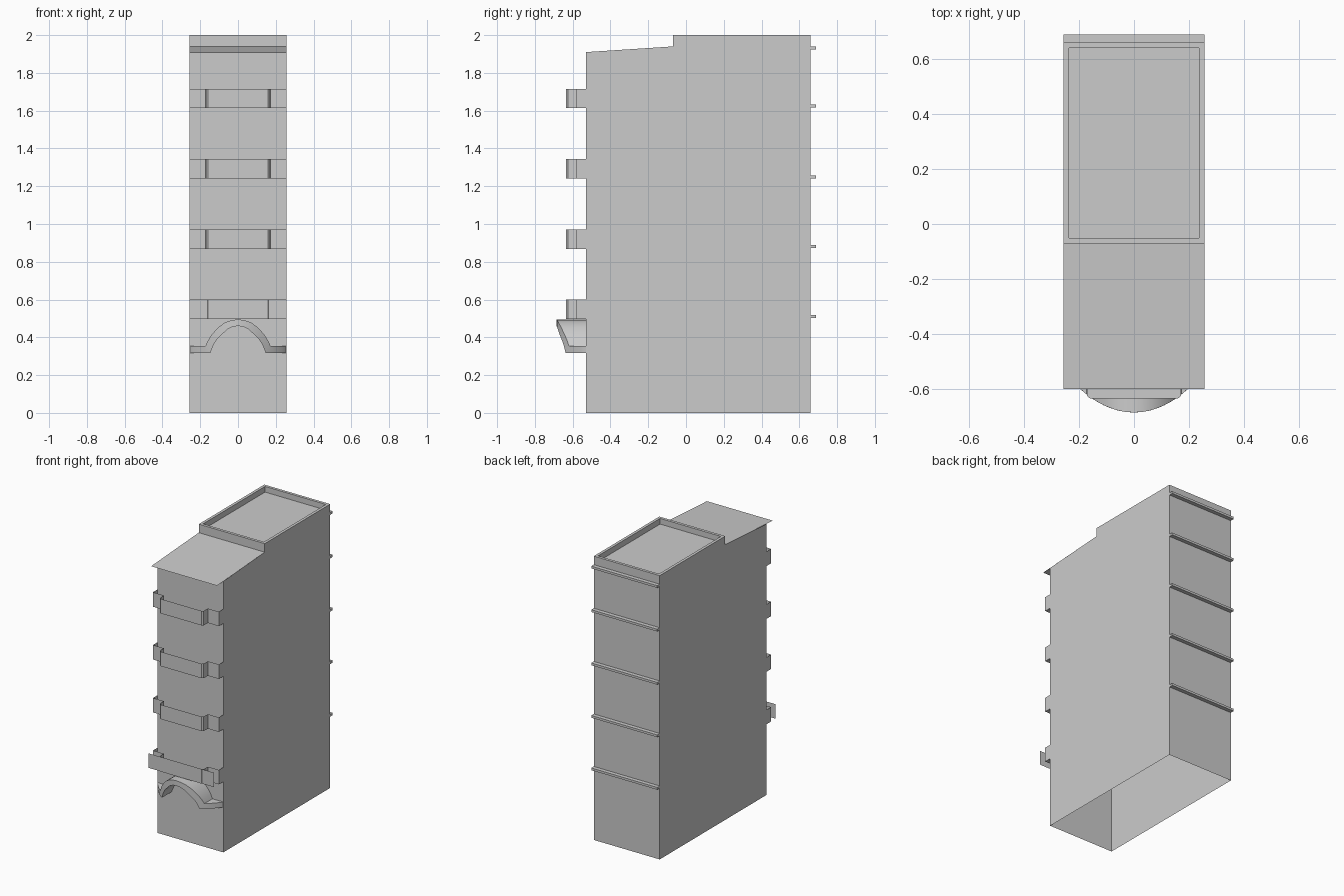
import bpy

if "Cube" in bpy.data.objects:
    bpy.data.objects.remove(bpy.data.objects["Cube"])

W = 0.257          # half width
FRONT, BACK = -0.53, 0.66
STEP = -0.07       # where the raised rear roof starts


def make(name, verts, faces):
    me = bpy.data.meshes.new(name)
    me.from_pydata(verts, [], faces)
    me.update()
    ob = bpy.data.objects.new(name, me)
    bpy.context.collection.objects.link(ob)
    return ob


def box(name, x0, x1, y0, y1, z0, z1):
    v = [(x, y, z) for x in (x0, x1) for y in (y0, y1) for z in (z0, z1)]
    f = [(0, 1, 3, 2), (4, 6, 7, 5), (0, 4, 5, 1), (2, 3, 7, 6), (0, 2, 6, 4), (1, 5, 7, 3)]
    return make(name, v, f)


def mirror_path(half):
    """Half path runs from +x edge to the centre; add the other side."""
    left = [(-p[0],) + tuple(p[1:]) for p in half]
    return left + [p for p in reversed(half) if p[0] > 0]


# Open-bottomed shell: side profile swept across the width
side = [(FRONT, 0), (BACK, 0), (BACK, 2), (STEP, 2), (STEP, 1.94), (FRONT, 1.91)]
n = len(side)
verts = [(-W, y, z) for y, z in side] + [(W, y, z) for y, z in side]
faces = [tuple(reversed(range(n))), tuple(range(n, 2 * n))]
for i in (1, 3, 5):                       # back wall, roof step, front wall
    j = (i + 1) % n
    faces.append((i, j, j + n, i + n))
make("building_shell", verts, faces)

# Thin sloping front roof with overhang
make("front_roof", [(-W, -0.60, 1.906), (W, -0.60, 1.906), (W, STEP, 1.94), (-W, STEP, 1.94)],
     [(0, 1, 2, 3)])

# Parapet rim and recessed flat roof
def rect(inset, z):
    x, a, b = W - inset, STEP + inset, BACK - inset
    return [(-x, a, z), (x, a, z), (x, b, z), (-x, b, z)]

verts = rect(0, 2) + rect(0.02, 2) + rect(0.02, 1.96)
faces = [(8, 9, 10, 11)]
for k in (0, 4):
    for i in range(4):
        j = (i + 1) % 4
        faces.append((k + i, k + j, k + 4 + j, k + 4 + i))
make("rear_roof_parapet", verts, faces)

# Ledges across the back wall
for i, z in enumerate((0.51, 0.88, 1.25, 1.625, 1.932)):
    box(f"back_ledge_{i + 1}", -W, W, BACK, 0.688, z - 0.008, z + 0.008)

# Balconies: thin stepped railing with a floor
rail = mirror_path([(W, FRONT), (W, -0.58), (0.172, -0.58), (0.17, -0.625), (0.16, -0.634)])
m = len(rail)
for i, z in enumerate((0.498, 0.868, 1.241, 1.613)):
    verts = [(x, y, z) for x, y in rail] + [(x, y, z + 0.102) for x, y in rail]
    faces = [(k, k + 1, k + 1 + m, k + m) for k in range(m - 1)]
    faces.append(tuple(reversed(range(m))))
    make(f"balcony_{i + 1}", verts, faces)

# Flat sign panel in front of the lowest balcony
make("front_panel", [(-W, -0.632, 0.498), (W, -0.632, 0.498), (W, -0.632, 0.6), (-W, -0.632, 0.6)],
     [(0, 1, 2, 3)])

# Arched entrance canopy with a bowed front edge
def bow(x):
    return FRONT - 0.155 * max(0, 1 - (x / 0.255) ** 2) ** 0.9

# half sections: outer x, outer z, inner x, inner z
half = [(0.255, 0.355, 0.255, 0.318), (0.248, 0.355, 0.248, 0.318), (0.23, 0.355, 0.23, 0.318),
        (0.20, 0.355, 0.19, 0.318), (0.172, 0.355, 0.147, 0.318), (0.158, 0.385, 0.13, 0.36),
        (0.137, 0.417, 0.11, 0.39), (0.105, 0.453, 0.085, 0.415), (0.07, 0.478, 0.058, 0.441),
        (0.035, 0.491, 0.028, 0.456), (0, 0.495, 0, 0.46)]
path = [(-a, b, -c, d) for a, b, c, d in half] + list(reversed(half[:-1]))
verts, faces = [], []
for xo, zo, xi, zi in path:
    verts += [(xo, FRONT, zo), (xo, bow(xo), zo), (xi, bow(xi), zi), (xi, FRONT, zi)]
for k in range(len(path) - 1):
    a, b = 4 * k, 4 * k + 4
    for s in range(3):                    # top, front lip, underside
        faces.append((a + s, a + s + 1, b + s + 1, b + s))
canopy = make("entrance_canopy", verts, faces)
bpy.context.view_layer.objects.active = canopy
canopy.select_set(True)
bpy.ops.object.shade_smooth_by_angle()
